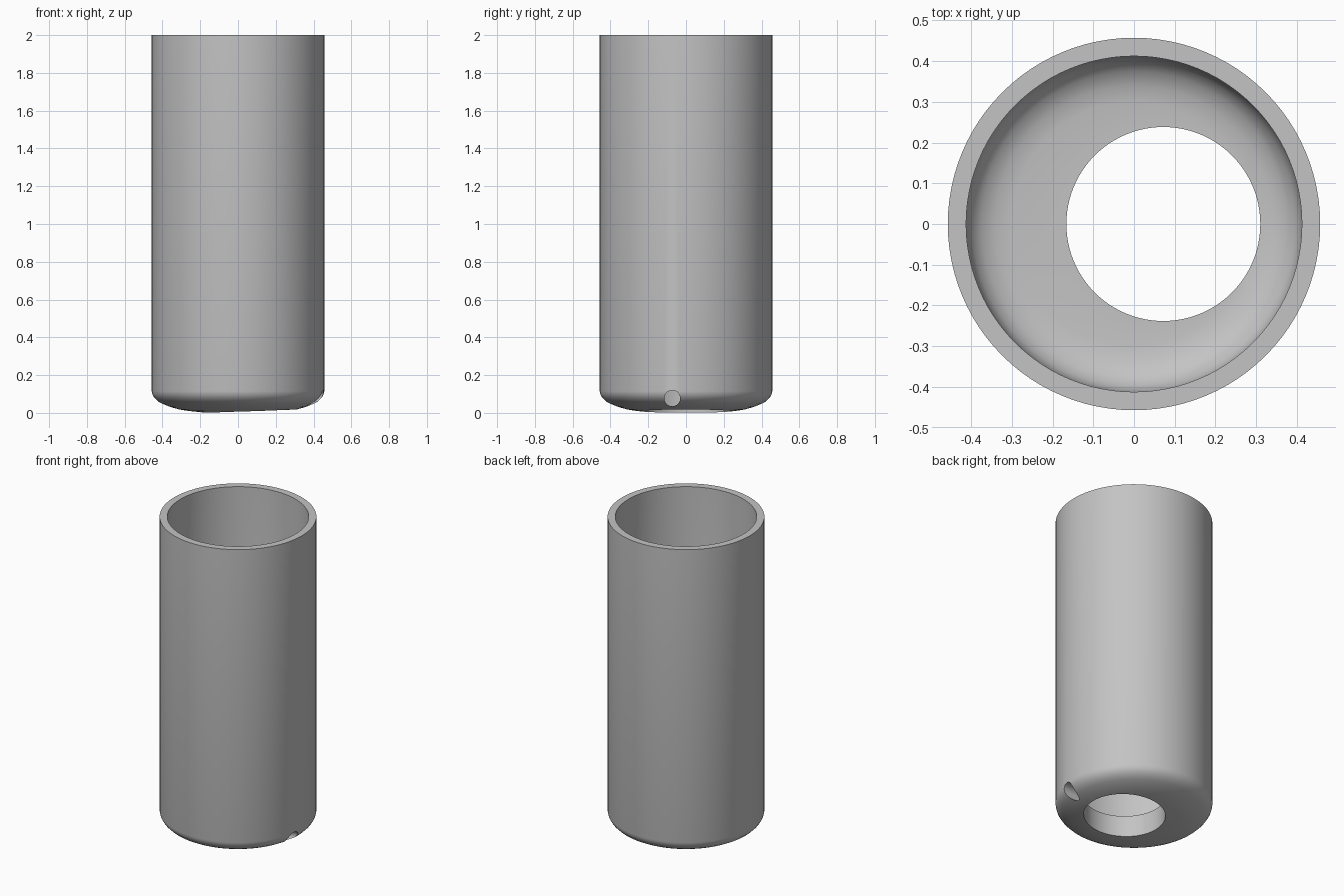
import bpy, bmesh, math
from mathutils import Matrix, Vector

old = bpy.data.objects.get("Cube")
if old:
    bpy.data.objects.remove(old, do_unlink=True)

SEGMENTS = 96

# Plain grey material
grey = bpy.data.materials.new("plain grey")
grey.use_nodes = True
colour = (0.55, 0.55, 0.55, 1)
grey.diffuse_color = colour
grey.node_tree.nodes["Principled BSDF"].inputs["Base Color"].default_value = colour


def add_object(name, bm):
    bmesh.ops.recalc_face_normals(bm, faces=bm.faces)
    mesh = bpy.data.meshes.new(name)
    bm.to_mesh(mesh)
    bm.free()
    mesh.materials.append(grey)
    obj = bpy.data.objects.new(name, mesh)
    bpy.context.collection.objects.link(obj)
    return obj


def lathe(name, profile):
    bm = bmesh.new()
    verts = [bm.verts.new((r, 0, z)) for r, z in profile]
    edges = [bm.edges.new(pair) for pair in zip(verts, verts[1:])]
    bmesh.ops.spin(bm, geom=verts + edges, cent=(0, 0, 0), axis=(0, 0, 1),
                   angle=math.tau, steps=SEGMENTS, use_merge=True)
    bmesh.ops.remove_doubles(bm, verts=bm.verts, dist=0.0001)
    return add_object(name, bm)


def drill(target, name, centre, radius, depth, turn, sides):
    bm = bmesh.new()
    matrix = Matrix.Translation(Vector(centre)) @ turn
    bmesh.ops.create_cone(bm, cap_ends=True, segments=sides, radius1=radius,
                          radius2=radius, depth=depth, matrix=matrix)
    cutter = add_object(name, bm)
    cutter.hide_render = True
    mod = target.modifiers.new(name, "BOOLEAN")
    mod.operation = "DIFFERENCE"
    mod.solver = "EXACT"
    mod.object = cutter
    bpy.context.view_layer.objects.active = target
    bpy.ops.object.modifier_apply(modifier=name)
    bpy.data.objects.remove(cutter, do_unlink=True)


# Open cup: dished underside, straight wall, flat rim, filleted thick floor
underside = [(0, 0), (0.18, 0.002), (0.26, 0.01), (0.31, 0.018), (0.36, 0.032),
             (0.40, 0.048), (0.425, 0.062), (0.443, 0.08), (0.453, 0.097), (0.457, 0.115)]
inside = [(0.412, 0.24), (0.408, 0.21), (0.397, 0.185), (0.375, 0.162),
          (0.34, 0.146), (0.30, 0.14), (0, 0.14)]
cup = lathe("cup_body", underside + [(0.457, 2), (0.412, 2)] + inside)

# Off-centre bore through the floor, and a small side hole leading into it
drill(cup, "floor_bore", (0.072, 0, 0.1), 0.238, 0.6, Matrix(), SEGMENTS)
drill(cup, "side_hole", (0.4, -0.073, 0.077), 0.042, 0.3,
      Matrix.Rotation(math.pi / 2, 4, "Y"), 40)

# Smooth walls with crisp rims
bpy.ops.object.select_all(action="DESELECT")
cup.select_set(True)
bpy.context.view_layer.objects.active = cup
bpy.ops.object.shade_smooth_by_angle(angle=math.radians(35))
